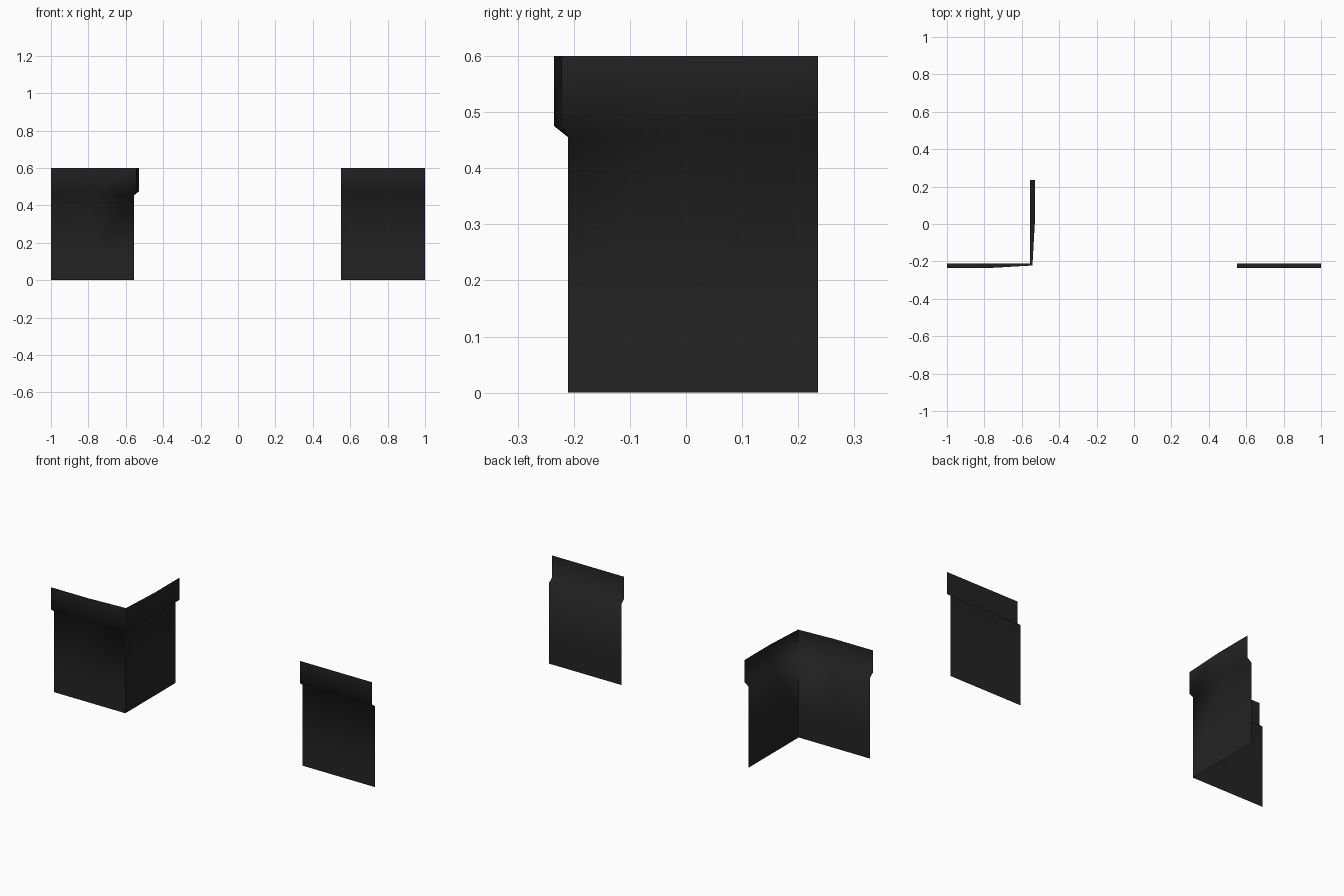
import bpy
import math

if "Cube" in bpy.data.objects:
    bpy.data.objects.remove(bpy.data.objects["Cube"])

mat = bpy.data.materials.new("charcoal black")
mat.diffuse_color = (0.017, 0.017, 0.017, 1)
mat.use_nodes = True
mat.node_tree.nodes["Principled BSDF"].inputs["Base Color"].default_value = mat.diffuse_color

# wall profile: (outward flare, height)
PROFILE = [(0, 0), (0, 0.125), (0, 0.455), (1, 0.475), (1, 0.6)]
FRONT, SIDE, FLARE, PINCH = -0.21, -0.555, 0.025, 0.012


def sheet(name, path):
    """Sweep the profile along a path of (x, y, outward dx, outward dy)."""
    verts = [(x + dx * f, y + dy * f, z) for x, y, dx, dy in path for f, z in PROFILE]
    n = len(PROFILE)
    faces = [(i * n + j, (i + 1) * n + j, (i + 1) * n + j + 1, i * n + j + 1)
             for i in range(len(path) - 1) for j in range(n - 1)]
    mesh = bpy.data.meshes.new(name)
    mesh.from_pydata(verts, [], faces)
    mesh.materials.append(mat)
    ob = bpy.data.objects.new(name, mesh)
    bpy.context.collection.objects.link(ob)
    bpy.ops.object.select_all(action='DESELECT')
    ob.select_set(True)
    bpy.context.view_layer.objects.active = ob
    # soft lip, hard wall corner
    bpy.ops.object.shade_smooth_by_angle(angle=math.radians(65))


# straight wall section
sheet("straight_wall", [(0.55, FRONT, 0, -FLARE), (1.0, FRONT, 0, -FLARE)])

# corner wall section, lip narrowing towards the corner
sheet("corner_wall", [
    (-1.0, FRONT, 0, -FLARE),
    (-0.77, FRONT, 0, -FLARE),
    (SIDE, FRONT, PINCH, -PINCH),
    (SIDE, 0.01, FLARE, 0),
    (SIDE, 0.235, FLARE, 0),
])
